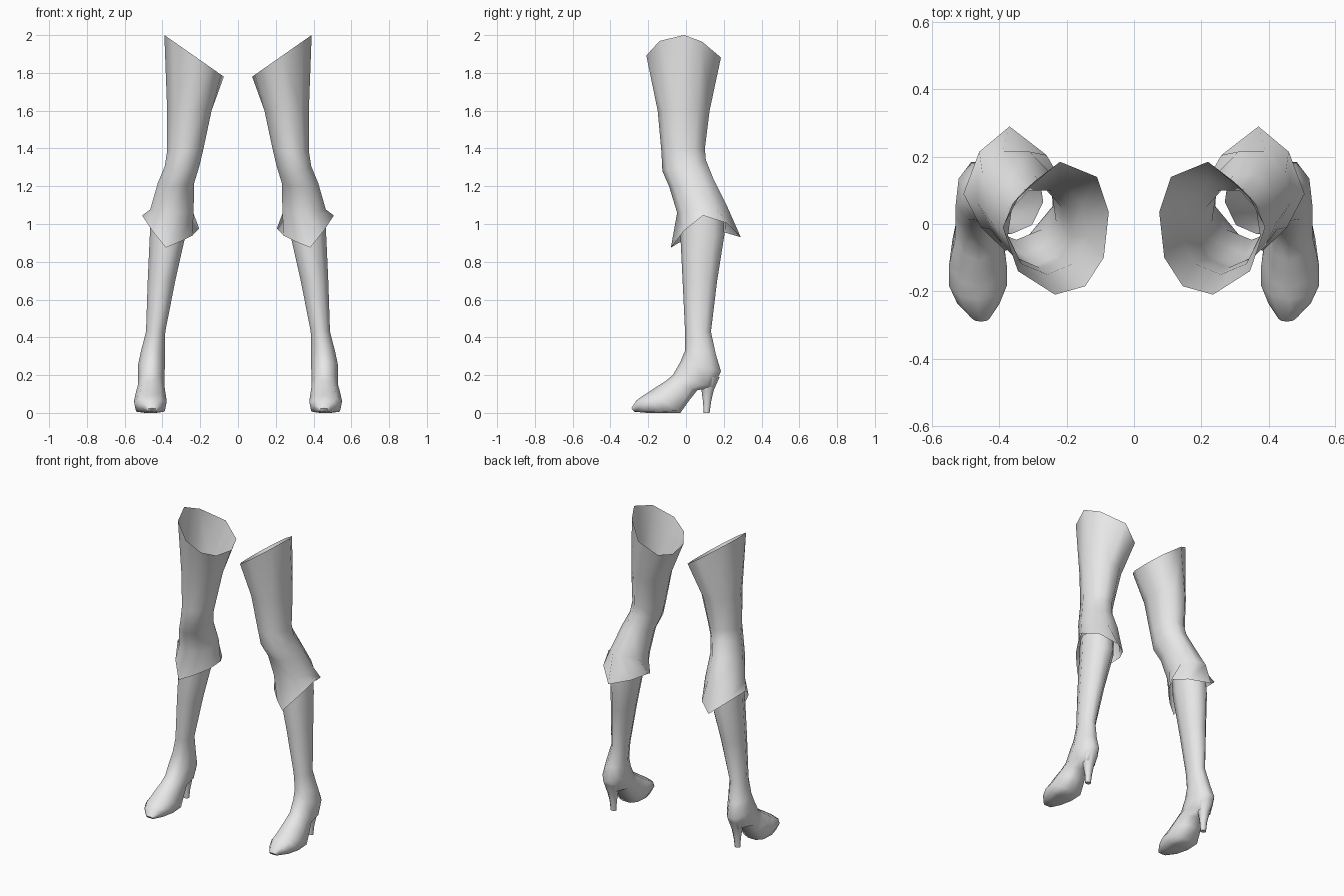
import bpy, bmesh, math

SIDES = 9
grey = bpy.data.materials.new("light_grey")
grey.diffuse_color = (0.8, 0.8, 0.8, 1)


def ring(xi, xo, yf, zf, yb, zb, flat=1.0):
    """Section from inner/outer x and its front and back points in the yz plane.
    flat < 1 squares off the back (sole) half."""
    pts = []
    for k in range(SIDES):
        t = 2 * math.pi * k / SIDES
        v = math.cos(t)
        if v < 0:
            v = -min(1, abs(v) / 0.94) ** flat
        pts.append(((xi + xo) / 2 + (xo - xi) / 2 * math.sin(t) / 0.985,
                    (yf + yb) / 2 + v * (yf - yb) / 2,
                    (zf + zb) / 2 + v * (zf - zb) / 2))
    return pts


def loft(name, rings, cap_end=False, angle=60):
    """Skin rings from top to bottom and mirror to the other leg."""
    bm = bmesh.new()
    rows = [[bm.verts.new(p) for p in r] for r in rings]
    for a, b in zip(rows, rows[1:]):
        for k in range(SIDES):
            n = (k + 1) % SIDES
            bm.faces.new((a[k], b[k], b[n], a[n]))
    if cap_end:
        bm.faces.new(rows[-1][::-1])
    mesh = bpy.data.meshes.new(name)
    bm.to_mesh(mesh)
    bm.free()
    mesh.materials.append(grey)
    ob = bpy.data.objects.new(name, mesh)
    bpy.context.collection.objects.link(ob)
    bpy.ops.object.select_all(action='DESELECT')
    ob.select_set(True)
    bpy.context.view_layer.objects.active = ob
    bpy.ops.object.shade_smooth_by_angle(angle=math.radians(angle))
    ob.modifiers.new("mirror", 'MIRROR')
    return ob


# Thigh cuff: slanted rim, bent knee, flared pointed hem
rim = [(x, y, 1.78 + (x - 0.075) * 0.7) for x, y in (
    (.235, -.21), (.345, -.14), (.39, -.01), (.34, .085), (.22, .185),
    (.11, .14), (.075, .035), (.09, -.10), (.145, -.185))]
hem = [(.383, -.08, .875), (.455, -.01, .965), (.507, .09, 1.045),
       (.46, .215, 1.005), (.37, .29, .93), (.26, .205, .955),
       (.205, .11, .975), (.24, .035, .94), (.31, -.03, .905)]
loft("thigh_cuff", [
    rim,
    ring(.14, .375, -.15, 1.6, .125, 1.6),
    ring(.185, .375, -.13, 1.38, .10, 1.40),
    ring(.205, .388, -.125, 1.28, .105, 1.34),
    ring(.232, .425, -.09, 1.20, .145, 1.24),
    ring(.235, .465, -.047, 1.06, .215, 1.10),
    hem])

# Lower boot: calf, ankle, instep and pointed toe
loft("lower_boot", [
    ring(.27, .46, -.03, 1.06, .20, 1.06),
    ring(.278, .467, -.03, .94, .203, .94),
    ring(.332, .478, -.018, .70, .165, .70),
    ring(.385, .487, -.005, .43, .132, .43),
    ring(.387, .515, -.005, .33, .158, .31),
    ring(.387, .53, -.03, .27, .185, .22),
    ring(.39, .53, -.07, .20, .145, .135, .8),
    ring(.39, .53, -.11, .167, .06, .12, .7),
    ring(.385, .54, -.15, .142, .02, .07, .5),
    ring(.378, .55, -.19, .115, -.03, .0, .35),
    ring(.378, .55, -.225, .093, -.125, .0, .25),
    ring(.40, .525, -.26, .068, -.205, .0, .25),
    ring(.43, .48, -.29, .025, -.272, .006, .4)], cap_end=True)

# Tapered stiletto heel
loft("heel", [
    ring(.405, .512, .05, .19, .178, .19),
    ring(.425, .492, .082, .12, .147, .12),
    ring(.435, .48, .09, .06, .133, .06),
    ring(.44, .476, .094, .0, .125, .0)], cap_end=True)
